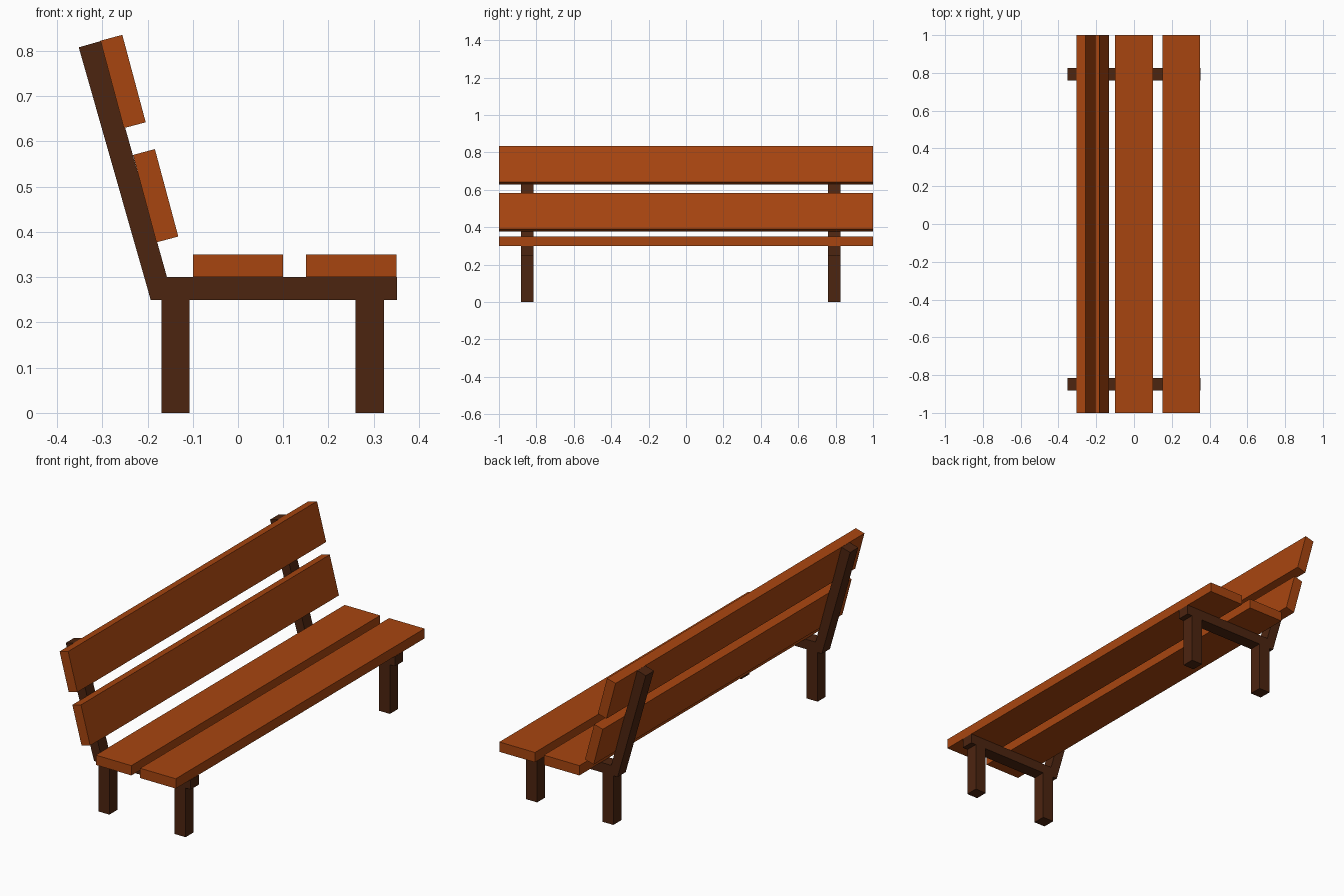
import bpy, bmesh, math

if "Cube" in bpy.data.objects:
    bpy.data.objects.remove(bpy.data.objects["Cube"])


def material(name, rgb):
    m = bpy.data.materials.new(name)
    m.diffuse_color = (*rgb, 1)
    m.use_nodes = True
    m.node_tree.nodes["Principled BSDF"].inputs["Base Color"].default_value = m.diffuse_color
    return m


slat_wood = material("orange brown wood", (0.39, 0.06, 0.005))
frame_wood = material("dark brown wood", (0.073, 0.018, 0.005))


def extrude_profile(name, points, y0, y1, mat):
    """Extrude an x-z outline along y."""
    bm = bmesh.new()
    face = bm.faces.new([bm.verts.new((x, y0, z)) for x, z in points])
    ext = bmesh.ops.extrude_face_region(bm, geom=[face])
    verts = [g for g in ext["geom"] if isinstance(g, bmesh.types.BMVert)]
    bmesh.ops.translate(bm, verts=verts, vec=(0, y1 - y0, 0))
    bmesh.ops.recalc_face_normals(bm, faces=bm.faces)
    me = bpy.data.meshes.new(name)
    bm.to_mesh(me)
    bm.free()
    me.materials.append(mat)
    ob = bpy.data.objects.new(name, me)
    bpy.context.collection.objects.link(ob)
    return ob


def rect(cx, cz, w, h, tilt=0):
    """Corners of a rectangle leaning back by tilt degrees."""
    c, s = math.cos(math.radians(tilt)), math.sin(math.radians(tilt))
    return [(cx + a * w / 2 * c - b * h / 2 * s, cz + a * w / 2 * s + b * h / 2 * c)
            for a, b in ((-1, -1), (1, -1), (1, 1), (-1, 1))]


# Seat and backrest slats
for name, args in (("seat_slat_rear", (0.0, 0.325, 0.2, 0.05)),
                   ("seat_slat_front", (0.25, 0.325, 0.2, 0.05)),
                   ("back_slat_lower", (-0.182, 0.480, 0.05, 0.2, 15)),
                   ("back_slat_upper", (-0.254, 0.7325, 0.05, 0.2, 15))):
    extrude_profile(name, rect(*args), -1, 1, slat_wood)

# Side frames: seat rail with leaning back post, plus two legs each
frame = [(-0.193, 0.25), (0.351, 0.25), (0.351, 0.30),
         (-0.157, 0.30), (-0.303, 0.822), (-0.352, 0.808)]
for side, y in (("left", -0.849), ("right", 0.793)):
    y0, y1 = y - 0.0325, y + 0.0325
    extrude_profile("frame_" + side, frame, y0, y1, frame_wood)
    for end, x in (("rear", -0.138), ("front", 0.291)):
        extrude_profile(f"leg_{end}_{side}", rect(x, 0.125, 0.0625, 0.25), y0, y1, frame_wood)
